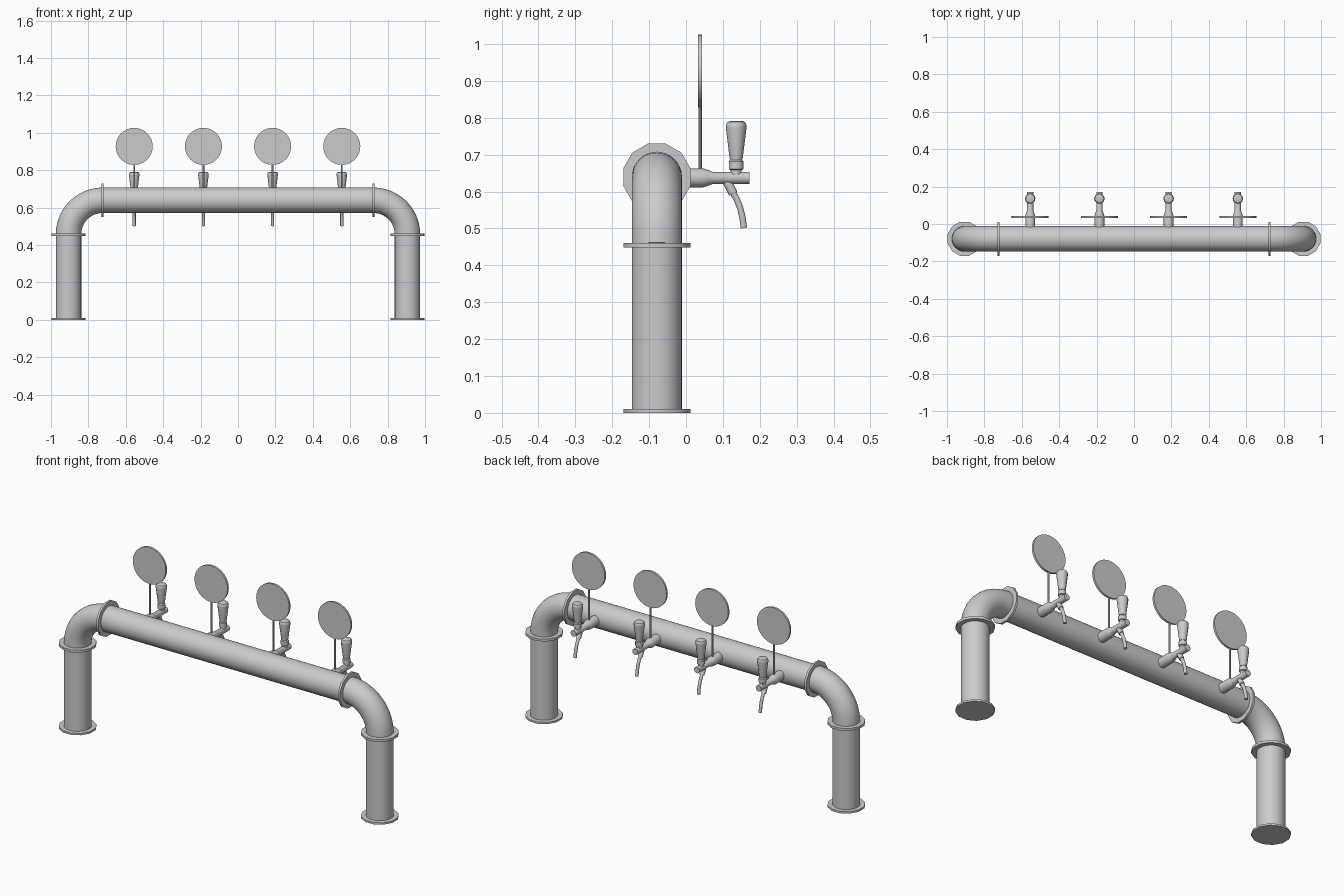
import bpy, bmesh, math
from mathutils import Vector

if "Cube" in bpy.data.objects:
    bpy.data.objects.remove(bpy.data.objects["Cube"])

PY, PZ, LX, BEND = -0.079, 0.639, 0.906, 0.182   # pipe centre line
R, FR = 0.068, 0.094                             # pipe and flange radius


def finish(name, bm):
    bmesh.ops.recalc_face_normals(bm, faces=bm.faces)
    me = bpy.data.meshes.new(name)
    bm.to_mesh(me)
    bm.free()
    ob = bpy.data.objects.new(name, me)
    bpy.context.collection.objects.link(ob)
    bpy.ops.object.select_all(action='DESELECT')
    ob.select_set(True)
    bpy.context.view_layer.objects.active = ob
    bpy.ops.object.shade_smooth_by_angle(angle=math.radians(35))
    return ob


def tube(name, stations, n=24, turn=0.0):
    """Capped round tube through (point, radius) stations in one plane."""
    pts = [Vector(p) for p, r in stations]
    bm = bmesh.new()
    rings = []
    for i, (p, r) in enumerate(stations):
        t = Vector()
        if i > 0:
            t += (pts[i] - pts[i - 1]).normalized()
        if i < len(pts) - 1:
            t += (pts[i + 1] - pts[i]).normalized()
        t.normalize()
        # side vector perpendicular to the path plane
        side = Vector((1, 0, 0)) if abs(t.x) < 1e-4 else Vector((0, 1, 0))
        if name.startswith("elbow"):
            side = Vector((0, 1, 0))
        up = t.cross(side)
        ring = []
        for k in range(n):
            a = 2 * math.pi * k / n + turn
            ring.append(bm.verts.new(pts[i] + r * (math.cos(a) * side + math.sin(a) * up)))
        rings.append(ring)
    for a, b in zip(rings, rings[1:]):
        for k in range(n):
            bm.faces.new((a[k], a[(k + 1) % n], b[(k + 1) % n], b[k]))
    bm.faces.new(rings[0])
    bm.faces.new(rings[-1])
    return finish(name, bm)


def flange(name, a, b):
    return tube(name, [(a, FR), (b, FR)], 12, math.pi / 12)


# main horizontal pipe
ex, ez = LX - BEND, PZ - BEND
tube("top_pipe", [((-ex, PY, PZ), R), ((ex, PY, PZ), R)], 32)

# legs, elbows and flanges on both sides
for s, tag in ((-1, "left"), (1, "right")):
    tube("leg_" + tag, [((s * LX, PY, 0.002), R), ((s * LX, PY, ez), R)], 32)
    arc = []
    for i in range(13):
        a = math.pi / 2 * i / 12
        arc.append(((s * (ex + BEND * math.cos(a)), PY, ez + BEND * math.sin(a)), R))
    tube("elbow_" + tag, arc, 32)
    flange("base_flange_" + tag, (s * LX, PY, 0), (s * LX, PY, 0.01))
    flange("leg_flange_" + tag, (s * LX, PY, ez - 0.009), (s * LX, PY, ez + 0.004))
    flange("pipe_flange_" + tag, (s * (ex - 0.005), PY, PZ), (s * (ex + 0.007), PY, PZ))

# four taps
for i in range(4):
    x, hy = -0.555 + 0.37 * i, 0.136
    z = 0.637

    # faucet body
    body = [(-0.03, 0.026), (0.045, 0.026), (0.056, 0.023), (0.072, 0.0165), (0.172, 0.0165)]
    tube(f"faucet_body_{i}", [((x, y, z), r) for y, r in body], 16)

    # collar below the handle
    collar = [(0.645, 0.015), (0.658, 0.015), (0.661, 0.020), (0.682, 0.020), (0.686, 0.015), (0.69, 0.015)]
    tube(f"handle_collar_{i}", [((x, hy, h), r) for h, r in collar], 12)

    # flared tap handle
    handle = [(0.687, 0.017), (0.692, 0.018), (0.773, 0.028), (0.780, 0.028),
              (0.788, 0.024), (0.791, 0.017)]
    tube(f"tap_handle_{i}", [((x, hy, h), r) for h, r in handle], 12)

    # spout with a thicker neck and curved nozzle
    tube(f"spout_neck_{i}", [((x, 0.108, 0.634), 0.0125), ((x, 0.128, 0.594), 0.0125)], 12)
    nozzle = [(0.127, 0.598), (0.138, 0.578), (0.147, 0.555), (0.153, 0.530), (0.157, 0.501)]
    tube(f"spout_nozzle_{i}", [((x, y, h), 0.0085) for y, h in nozzle], 12)

    # round badge plate on a thin rod
    tube(f"badge_rod_{i}", [((x, 0.038, 0.65), 0.005), ((x, 0.038, 0.85), 0.005)], 10)
    tube(f"badge_disc_{i}", [((x, 0.033, 0.927), 0.099), ((x, 0.044, 0.927), 0.099)], 32)
